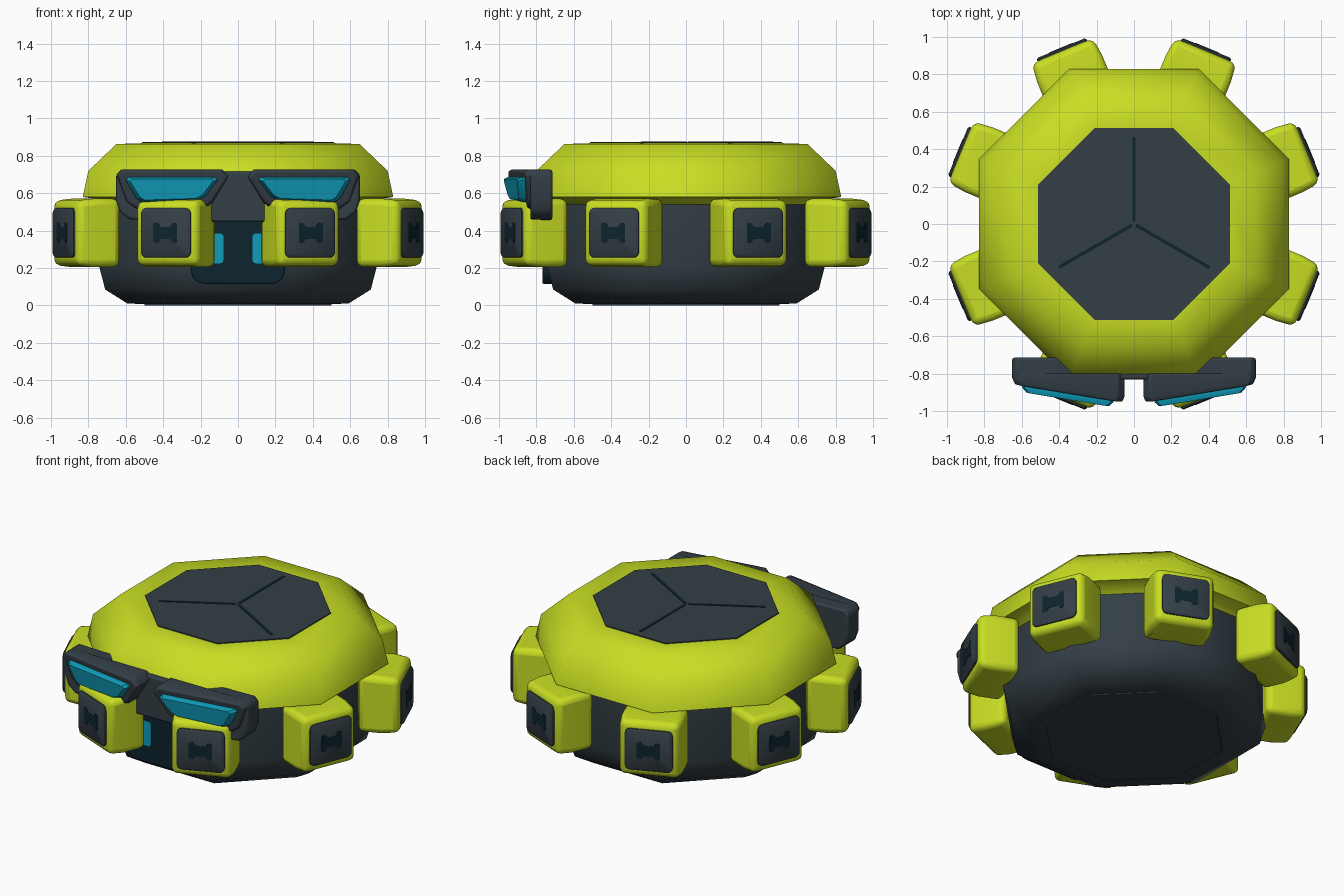
import bpy, bmesh, math
from mathutils import Vector

if "Cube" in bpy.data.objects:
    bpy.data.objects.remove(bpy.data.objects["Cube"])


def material(name, rgb):
    m = bpy.data.materials.new(name)
    m.diffuse_color = (*rgb, 1)
    m.use_nodes = True
    m.node_tree.nodes["Principled BSDF"].inputs["Base Color"].default_value = m.diffuse_color
    return m


LIME = material("lime", (0.58, 0.73, 0.017))
DARK = material("charcoal", (0.033, 0.049, 0.060))
NAVY = material("navy", (0.004, 0.018, 0.028))
CYAN = material("cyan", (0.005, 0.34, 0.50))


def loft(name, rings, mat, bevel=0.0, segs=2, angle=40):
    """Skin a closed solid through rings of 3D points, capped at both ends."""
    bm = bmesh.new()
    vs = [[bm.verts.new(p) for p in r] for r in rings]
    n = len(rings[0])
    for a, b in zip(vs, vs[1:]):
        for i in range(n):
            j = (i + 1) % n
            bm.faces.new((a[i], a[j], b[j], b[i]))
    bm.faces.new(vs[0][::-1])
    bm.faces.new(vs[-1])
    bmesh.ops.recalc_face_normals(bm, faces=bm.faces[:])
    me = bpy.data.meshes.new(name)
    bm.to_mesh(me)
    bm.free()
    me.materials.append(mat)
    ob = bpy.data.objects.new(name, me)
    bpy.context.collection.objects.link(ob)
    if bevel:
        mod = ob.modifiers.new("bevel", "BEVEL")
        mod.width, mod.segments = bevel, segs
        mod.limit_method, mod.angle_limit = "ANGLE", math.radians(30)
    bpy.ops.object.select_all(action="DESELECT")
    ob.select_set(True)
    bpy.context.view_layer.objects.active = ob
    bpy.ops.object.shade_smooth_by_angle(angle=math.radians(angle))
    return ob


def octagon(apothem, z):
    r = apothem / math.cos(math.pi / 8)
    return [(r * math.cos(math.pi / 8 + k * math.pi / 4),
             r * math.sin(math.pi / 8 + k * math.pi / 4), z) for k in range(8)]


def lathe(name, profile, mat, angle=50):
    return loft(name, [octagon(a, z) for a, z in profile], mat, angle=angle)


def round_rect(w, h, r, n=4):
    """Rounded rectangle outline with half sizes w, h."""
    pts = []
    for q, (sx, sy) in enumerate(((1, 1), (-1, 1), (-1, -1), (1, -1))):
        for i in range(n + 1):
            t = math.pi / 2 * (q + i / n)
            pts.append((sx * (w - r) + r * math.cos(t), sy * (h - r) + r * math.sin(t)))
    return pts


# Octagonal body, shell and plates
lathe("lower_body", [(0.50, 0.008), (0.59, 0.01), (0.71, 0.085), (0.74, 0.20), (0.735, 0.54)], DARK)
lathe("bottom_plate", [(0.50, 0.0), (0.50, 0.02)], DARK, 30)
lathe("upper_shell", [(0.71, 0.51), (0.76, 0.57), (0.83, 0.58), (0.80, 0.72), (0.65, 0.863), (0.50, 0.868)], LIME)
lathe("top_panel", [(0.512, 0.855), (0.512, 0.874)], DARK, 30)

# Three seams on the top panel
for k in range(3):
    a = math.radians(90 + 120 * k)
    d, s = Vector((math.cos(a), math.sin(a), 0)), Vector((-math.sin(a), math.cos(a), 0))
    outline = [d * u + s * v for u, v in ((0.012, -0.009), (0.465, -0.009), (0.465, 0.009), (0.012, 0.009))]
    loft(f"panel_seam_{k}", [[p + Vector((0, 0, z)) for p in outline] for z in (0.87, 0.877)], NAVY)

# Eight pods around the body, each with a pad and an inset mark
quarter = [(0.07, 0.05), (0.045, 0.055), (0.028, 0.032)]
mark = (quarter + [(-x, y) for x, y in quarter[::-1]]
        + [(-x, -y) for x, y in quarter] + [(x, -y) for x, y in quarter[::-1]])
for k in range(8):
    a = math.radians(22.5 + 45 * k)
    out, tan = Vector((math.cos(a), math.sin(a), 0)), Vector((-math.sin(a), math.cos(a), 0))

    def ring(pts, r, zc=0.388):
        return [out * r + tan * x + Vector((0, 0, zc + y)) for x, y in pts]

    def box(w, h):
        return [(w, h), (-w, h), (-w, -h), (w, -h)]

    loft(f"pod_{k}", [ring(box(0.188, 0.183), 0.755), ring(box(0.188, 0.183), 0.90),
                      ring(box(0.176, 0.172), 1.002)], LIME, 0.035, 3)
    loft(f"pod_pad_{k}", [ring(round_rect(0.143, 0.132, 0.03), 0.98),
                          ring(round_rect(0.143, 0.132, 0.03), 1.010),
                          ring(round_rect(0.134, 0.123, 0.025), 1.018)], DARK)
    loft(f"pod_mark_{k}", [ring(mark, 1.012), ring(mark, 1.0205)], NAVY)

# Visor bar behind the eyes
half = [(0.10, 0.445), (0.58, 0.46), (0.63, 0.50), (0.652, 0.56), (0.652, 0.70), (0.625, 0.727), (0.10, 0.715)]
bar = half + [(-x, z) for x, z in half[::-1]]
loft("visor_bar", [[(x, y, z) for x, z in bar] for y in (-0.715, -0.832)], DARK, 0.012)

# Eye frames and lenses, leaning back towards the sides
frame = [(0.05, 0.69), (0.085, 0.728), (0.62, 0.728), (0.65, 0.70), (0.60, 0.55), (0.545, 0.512),
         (0.18, 0.518), (0.135, 0.55)]
lens = [(0.11, 0.672), (0.125, 0.686), (0.585, 0.686), (0.60, 0.672), (0.545, 0.572), (0.515, 0.553),
        (0.215, 0.563), (0.175, 0.583)]


def slope(x, z):
    return -0.953 + 0.165 * (x - 0.08) + 0.15 * (0.72 - z)


def shrink(pts, f):
    cx, cz = 0.35, 0.62
    return [(cx + (x - cx) * f, cz + (z - cz) * (f - 0.06 * (f < 1))) for x, z in pts]


for side, s in (("left", -1), ("right", 1)):
    inner = shrink(frame, 0.96)
    loft(f"eye_frame_{side}",
         [[(s * x, -0.80, z) for x, z in frame],
          [(s * x, slope(x, z) + 0.025, z) for x, z in frame],
          [(s * x, slope(x, z), z) for x, z in inner]], DARK, 0.006)
    bulge = shrink(lens, 0.90)
    loft(f"eye_lens_{side}",
         [[(s * x, slope(x, z) + 0.02, z) for x, z in lens],
          [(s * x, slope(x, z) - 0.012, z) for x, z in lens],
          [(s * x, slope(x, z) - 0.038, z) for x, z in bulge]], CYAN)

# Mouth panel with two glowing strips
mouth = [(x, z + 0.30) for x, z in round_rect(0.25, 0.185, 0.07)]
loft("mouth_panel", [[(x, y, z) for x, z in mouth] for y in (-0.68, -0.768)], NAVY, 0.008)
for side, s in (("left", -1), ("right", 1)):
    strip = [(s * 0.125 + x, z + 0.305) for x, z in round_rect(0.048, 0.08, 0.02)]
    loft(f"mouth_strip_{side}", [[(x, y, z) for x, z in strip] for y in (-0.765, -0.776)], CYAN)
